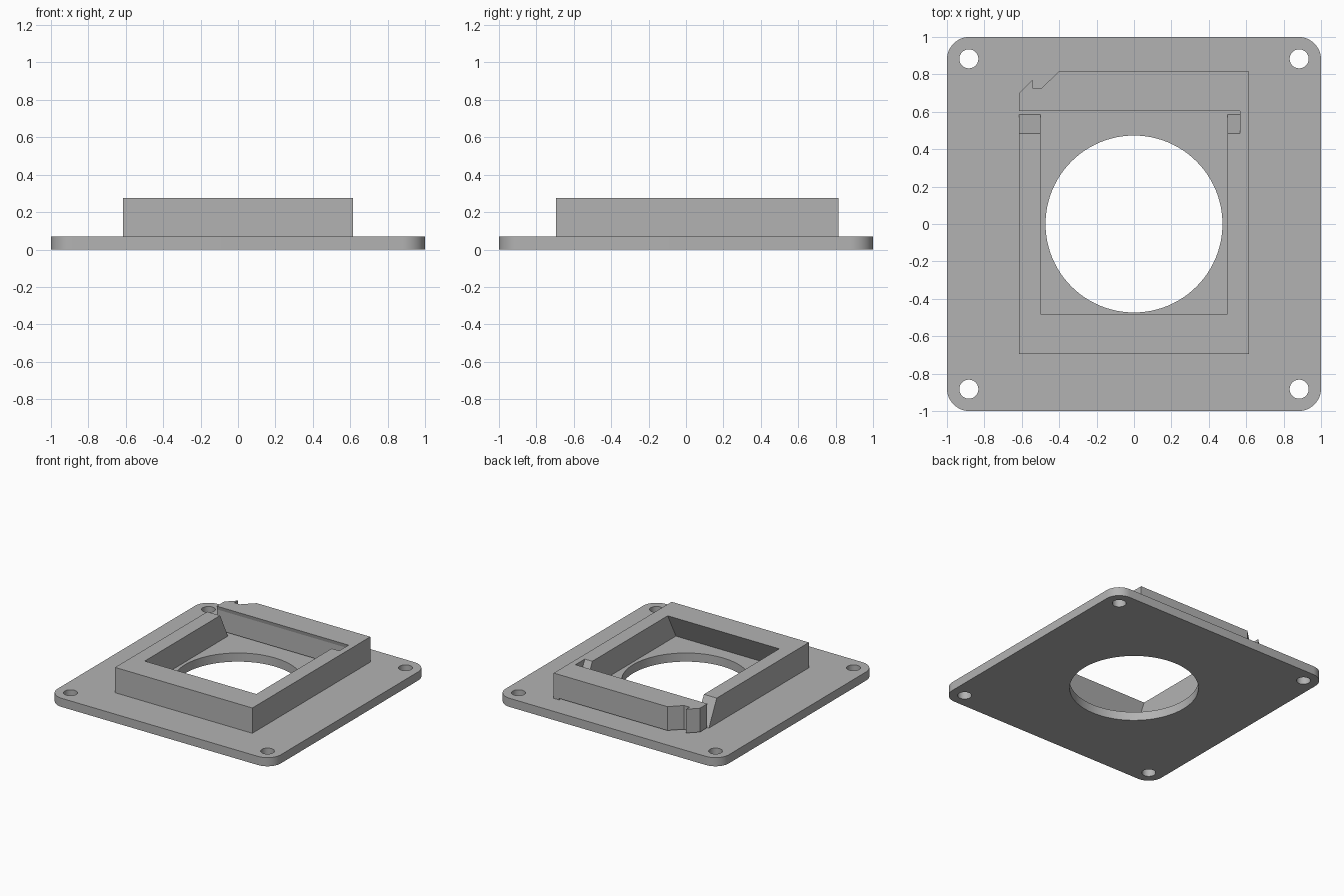
import bpy, bmesh, math
from mathutils import Vector

if "Cube" in bpy.data.objects:
    bpy.data.objects.remove(bpy.data.objects["Cube"], do_unlink=True)

GREY = (0.45, 0.45, 0.45, 1)
mat = bpy.data.materials.new("plain grey")
mat.use_nodes = True
mat.diffuse_color = GREY
mat.node_tree.nodes["Principled BSDF"].inputs["Base Color"].default_value = GREY

BASE, TOP = 0.07, 0.275


def prism(name, outline, lo, hi, axis="z"):
    """Extrude a closed 2D outline (xy along z, or yz along x)."""
    bm = bmesh.new()
    place = (lambda a, b, h: (a, b, h)) if axis == "z" else (lambda a, b, h: (h, a, b))
    face = bm.faces.new([bm.verts.new(place(a, b, lo)) for a, b in outline])
    moved = bmesh.ops.extrude_face_region(bm, geom=[face])["geom"]
    shift = Vector(place(0, 0, hi - lo))
    bmesh.ops.translate(bm, vec=shift, verts=[v for v in moved if isinstance(v, bmesh.types.BMVert)])
    bmesh.ops.recalc_face_normals(bm, faces=bm.faces)
    mesh = bpy.data.meshes.new(name)
    bm.to_mesh(mesh)
    bm.free()
    mesh.materials.append(mat)
    obj = bpy.data.objects.new(name, mesh)
    bpy.context.collection.objects.link(obj)
    return obj


def arc(cx, cy, r, start, sweep, n):
    return [(cx + r * math.cos(start + sweep * i / n), cy + r * math.sin(start + sweep * i / n))
            for i in range(n + 1)]


def combine(target, other, operation):
    """Apply a boolean and discard the helper object."""
    other.hide_render = True
    mod = target.modifiers.new("combine", "BOOLEAN")
    mod.operation, mod.object, mod.solver = operation, other, "EXACT"
    bpy.context.view_layer.objects.active = target
    bpy.ops.object.modifier_apply(modifier=mod.name)
    bpy.data.objects.remove(other, do_unlink=True)


# Base plate with rounded corners
R = 0.12
outline = []
for i, (sx, sy) in enumerate([(1, 1), (-1, 1), (-1, -1), (1, -1)]):
    outline += arc(sx * (1 - R), sy * (1 - R), R, i * math.pi / 2, math.pi / 2, 12)
plate = prism("base_plate", outline, 0, BASE)

# Central opening and four screw holes
holes = [(0, 0, 0.473, 96)]
holes += [(sx * 0.883, sy * 0.883, 0.051, 32) for sx in (-1, 1) for sy in (-1, 1)]
for x, y, r, n in holes:
    combine(plate, prism("hole_cutter", arc(x, y, r, 0, math.tau, n)[:-1], -0.1, 0.2), "DIFFERENCE")

# Front wall, undercut on its inner side
prism("front_wall", [(-0.695, BASE), (-0.695, TOP), (-0.48, TOP), (-0.585, BASE)], -0.615, 0.615, "x")

# Side walls with ramped rear ends
ramped = [(-0.585, BASE), (-0.48, TOP), (0.485, TOP), (0.585, BASE)]
prism("right_wall", ramped, -0.615, -0.5, "x")
prism("left_wall", ramped, 0.5, 0.567, "x")

# Thin outer wall that carries the latch bar
prism("latch_anchor", [(-0.585, BASE), (-0.48, TOP), (0.815, TOP), (0.815, BASE)], 0.567, 0.615, "x")

# Flexible latch bar with hooked free end, just clear of the plate
prism("latch_bar", [(0.567, 0.612), (0.567, 0.815), (-0.403, 0.815), (-0.492, 0.728), (-0.542, 0.728),
                    (-0.542, 0.772), (-0.615, 0.70), (-0.615, 0.612)], BASE + 0.012, TOP)

# Small undercut lip along the bar's inner top edge
prism("latch_lip", [(0.605, TOP), (0.612, TOP), (0.612, TOP - 0.03)], -0.615, 0.567, "x")

# Smooth the round edges, keep the corners sharp
bpy.ops.object.select_all(action="DESELECT")
plate.select_set(True)
bpy.context.view_layer.objects.active = plate
bpy.ops.object.shade_smooth_by_angle(angle=math.radians(30))
